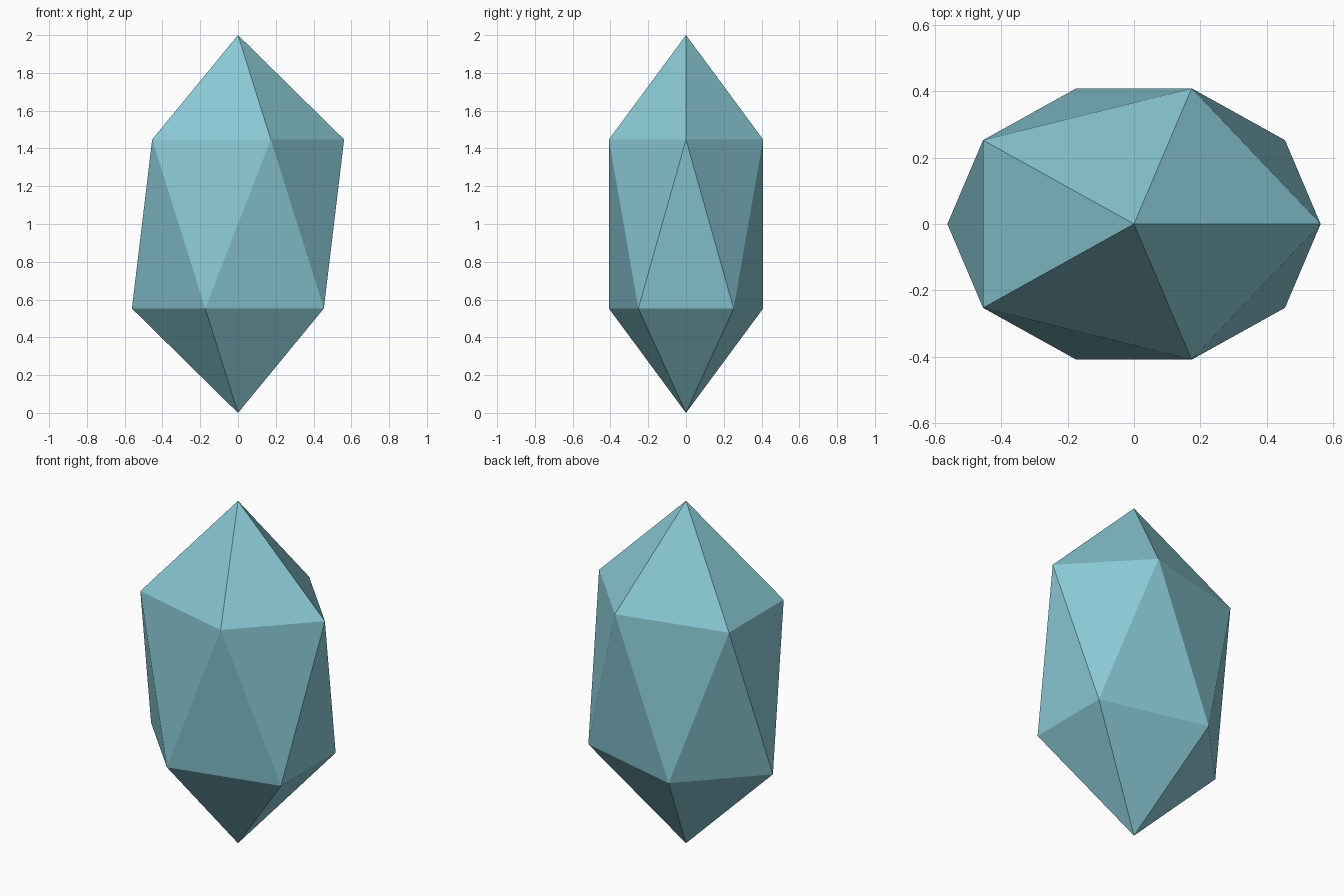
import bpy

if "Cube" in bpy.data.objects:
    bpy.data.objects.remove(bpy.data.objects["Cube"])

# Crystal: a flat-faced icosahedron stretched into a tall gem
bpy.ops.mesh.primitive_ico_sphere_add(subdivisions=1, radius=1, location=(0, 0, 1))
crystal = bpy.context.object
crystal.name = "crystal"
crystal.scale = (0.628, 0.48, 1.0)
bpy.ops.object.transform_apply(location=True, rotation=True, scale=True)
bpy.ops.object.shade_flat()

# Pale teal colour
teal = bpy.data.materials.new("teal_crystal")
teal.diffuse_color = (0.25, 0.58, 0.66, 1)
teal.use_nodes = True
teal.node_tree.nodes["Principled BSDF"].inputs["Base Color"].default_value = teal.diffuse_color
crystal.data.materials.append(teal)
